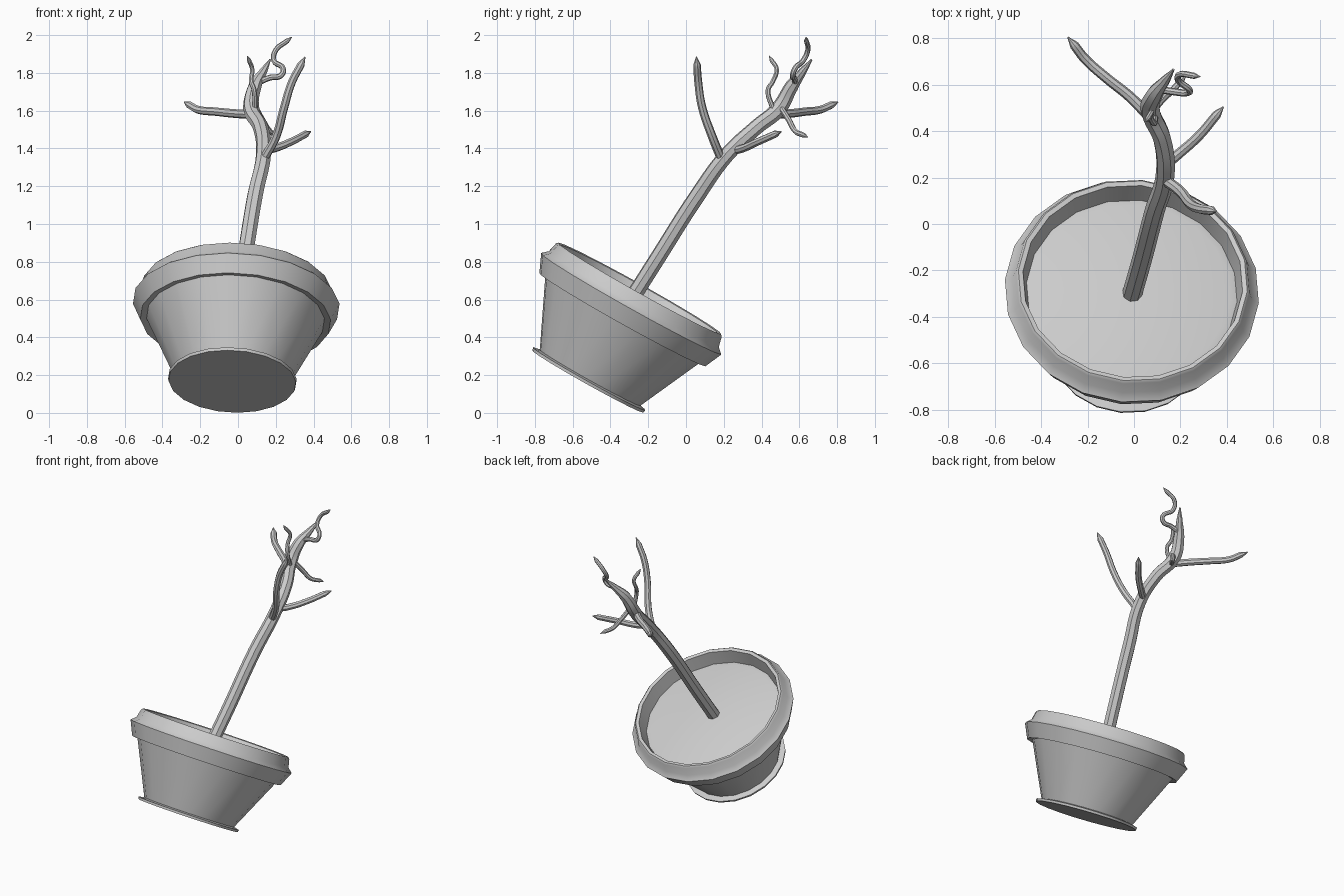
import bpy, bmesh, math
from mathutils import Vector, Matrix

if "Cube" in bpy.data.objects:
    bpy.data.objects.remove(bpy.data.objects["Cube"])

SIDES = 20
AXIS = Vector((0.045, 0.488, 0.873)).normalized()   # leaning pot axis
BASE = Vector((-0.03, -0.515, 0.175))               # centre of the pot's foot
TILT = Matrix.Translation(BASE) @ AXIS.to_track_quat('Z', 'Y').to_matrix().to_4x4()


def lathe(name, profile):
    """Revolve (radius, height) points around the leaning axis."""
    bm = bmesh.new()
    rings = []
    for r, h in profile:
        if r == 0:
            rings.append([bm.verts.new((0, 0, h))] * SIDES)
        else:
            rings.append([bm.verts.new((r * math.cos(2 * math.pi * i / SIDES),
                                        r * math.sin(2 * math.pi * i / SIDES), h))
                          for i in range(SIDES)])
    for a, b in zip(rings, rings[1:]):
        for i in range(SIDES):
            j = (i + 1) % SIDES
            bm.faces.new(list(dict.fromkeys((a[i], a[j], b[j], b[i]))))
    bmesh.ops.recalc_face_normals(bm, faces=bm.faces)
    me = bpy.data.meshes.new(name)
    bm.to_mesh(me)
    bm.free()
    ob = bpy.data.objects.new(name, me)
    ob.matrix_world = TILT
    finish(ob)


def finish(ob):
    if ob.name not in bpy.context.collection.objects:
        bpy.context.collection.objects.link(ob)
    bpy.ops.object.select_all(action='DESELECT')
    ob.select_set(True)
    bpy.context.view_layer.objects.active = ob
    if ob.type == 'CURVE':
        bpy.ops.object.convert(target='MESH')
    bpy.ops.object.shade_smooth_by_angle(angle=math.radians(35))


def branch(name, radius, points, taper=None):
    """Smooth tapering tube through points, closing to a pointed tip."""
    cu = bpy.data.curves.new(name, 'CURVE')
    cu.dimensions = '3D'
    cu.bevel_depth = radius
    cu.bevel_resolution = 2
    cu.resolution_u = 6
    cu.use_fill_caps = True
    sp = cu.splines.new('BEZIER')
    pts = [Vector(p) for p in points]
    # full thickness until just before the tip
    d = (pts[-1] - pts[-2])
    pts.insert(-1, pts[-1] - d.normalized() * min(radius * 2, d.length * 0.5))
    sp.bezier_points.add(len(pts) - 1)
    n = len(pts)
    for i, (bp, p) in enumerate(zip(sp.bezier_points, pts)):
        bp.co = p
        bp.handle_left_type = bp.handle_right_type = 'AUTO'
        bp.radius = taper[i] if taper else 1 - 0.2 * i / (n - 1)
    sp.bezier_points[-1].radius = 0.12
    finish(bpy.data.objects.new(name, cu))


# Pot: foot flange, flared body, overhanging band, lip and inner wall
lathe("pot", [(0, -0.01), (0.338, -0.01), (0.342, 0.006), (0.306, 0.014),
              (0.473, 0.372), (0.506, 0.366), (0.549, 0.462), (0.518, 0.49),
              (0.505, 0.545), (0.495, 0.555), (0.475, 0.55), (0.452, 0.44)])

# Soil disc with a slightly raised edge step
lathe("soil", [(0.456, 0.455), (0.425, 0.465), (0, 0.468)])

# Trunk
branch("trunk", 0.043,
       [(-0.012, -0.315, 0.56), (0.035, -0.15, 0.82), (0.09, 0.06, 1.15),
        (0.135, 0.22, 1.37), (0.12, 0.37, 1.51), (0.07, 0.49, 1.61),
        (0.09, 0.56, 1.73), (0.17, 0.665, 1.87)],
       [1, 1, 1, 0.95, 0.95, 1, 0.85, 0.5, 0.1])

# Main branches
branch("left_branch", 0.024,
       [(0.06, 0.47, 1.58), (-0.02, 0.55, 1.585), (-0.12, 0.63, 1.595),
        (-0.21, 0.71, 1.605), (-0.285, 0.805, 1.645)])
branch("right_branch", 0.023,
       [(0.13, 0.25, 1.39), (0.19, 0.3, 1.4), (0.28, 0.38, 1.435),
        (0.385, 0.505, 1.49)])
branch("front_branch", 0.024,
       [(0.14, 0.185, 1.35), (0.2, 0.14, 1.46), (0.245, 0.085, 1.62),
        (0.285, 0.065, 1.75), (0.355, 0.055, 1.885)])

# Thin twigs
branch("curly_top_twig", 0.016,
       [(0.11, 0.58, 1.75), (0.17, 0.57, 1.775), (0.225, 0.565, 1.785),
        (0.24, 0.575, 1.82), (0.19, 0.62, 1.865), (0.2, 0.645, 1.92),
        (0.285, 0.635, 1.99)])
branch("wavy_twig", 0.014,
       [(0.09, 0.46, 1.61), (0.085, 0.435, 1.71), (0.07, 0.46, 1.755),
        (0.075, 0.48, 1.82), (0.05, 0.44, 1.89)])
branch("drooping_twig", 0.016,
       [(0.09, 0.5, 1.62), (0.13, 0.545, 1.55), (0.17, 0.58, 1.49),
        (0.225, 0.645, 1.46)])
